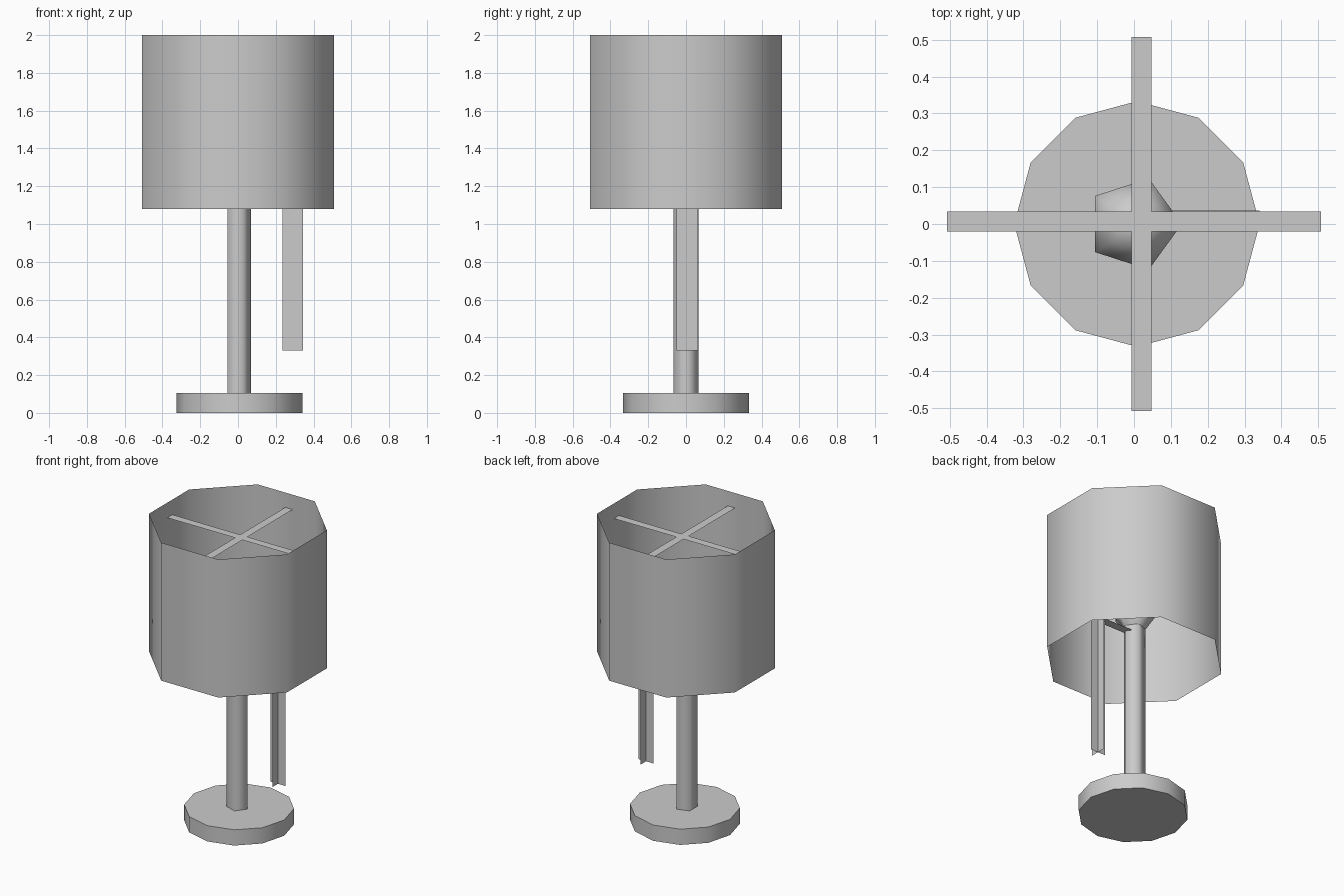
import bpy, bmesh, math
from mathutils import Vector

cube = bpy.data.objects.get("Cube")
if cube:
    bpy.data.objects.remove(cube, do_unlink=True)

GREY = (0.6, 0.6, 0.6, 1)
grey = bpy.data.materials.new("plain_grey")
grey.use_nodes = True
grey.diffuse_color = GREY
grey.node_tree.nodes["Principled BSDF"].inputs["Base Color"].default_value = GREY


def finish(name, bm, smooth_angle=None):
    """Turn a bmesh into a named object with the grey material."""
    mesh = bpy.data.meshes.new(name)
    bm.to_mesh(mesh)
    bm.free()
    mesh.materials.append(grey)
    obj = bpy.data.objects.new(name, mesh)
    bpy.context.collection.objects.link(obj)
    if smooth_angle:
        bpy.ops.object.select_all(action='DESELECT')
        obj.select_set(True)
        bpy.context.view_layer.objects.active = obj
        bpy.ops.object.shade_smooth_by_angle(angle=math.radians(smooth_angle))
    return obj


def lathe(name, profile, sides, phase=0.0, centre_x=0.0, smooth_angle=50):
    """Revolve (radius, height) points, listed bottom to top."""
    bm = bmesh.new()
    rings = []
    for r, z in profile:
        angles = [phase + math.tau * j / sides for j in range(sides)]
        rings.append([bm.verts.new((centre_x + r * math.cos(a), r * math.sin(a), z))
                      for a in angles])
    for low, high in zip(rings, rings[1:]):
        for j in range(sides):
            k = (j + 1) % sides
            bm.faces.new((low[j], low[k], high[k], high[j]))
    bmesh.ops.remove_doubles(bm, verts=bm.verts, dist=1e-5)
    return finish(name, bm, smooth_angle)


def strips(name, planes):
    """Flat strips, each given by a centre and two half-size vectors."""
    bm = bmesh.new()
    for centre, u, v in planes:
        c, u, v = Vector(centre), Vector(u), Vector(v)
        bm.faces.new([bm.verts.new(p) for p in (c - u - v, c + u - v, c + u + v, c - u + v)])
    return finish(name, bm)


# Round foot
lathe("base", [(0, 0), (0.333, 0), (0.333, 0.105), (0, 0.105)], 12, centre_x=0.008)

# Five-sided stem and the bulb on top of it
lathe("pole", [(0.07, 0.105), (0.07, 1.3)], 5, smooth_angle=80)
lathe("bulb", [(0.07, 1.3), (0.13, 1.39), (0.13, 1.47), (0.08, 1.57), (0, 1.6)],
      5, smooth_angle=80)

# Eight-sided open shade, flat sides facing the axes
APOTHEM = 0.508
lathe("shade", [(APOTHEM / math.cos(math.pi / 8), z) for z in (1.08, 2.0)],
      8, phase=math.pi / 8)

# Crossed bars holding the shade
strips("shade_bars", [
    ((0, 0.007, 1.9), (APOTHEM, 0, 0), (0, 0.027, 0)),
    ((0.02, 0, 1.901), (0.027, 0, 0), (0, APOTHEM, 0)),
])

# Pull cord: a side arm and two crossed hanging strips
strips("cord_arm", [((0.19, 0.008, 1.26), (0.15, 0, 0), (0, 0.029, 0))])
strips("pull_cord", [
    ((0.29, 0.007, 0.795), (-0.055, 0, 0), (0, 0, 0.465)),
    ((0.29, 0.007, 0.795), (0, 0.057, 0), (0, 0, 0.465)),
])
